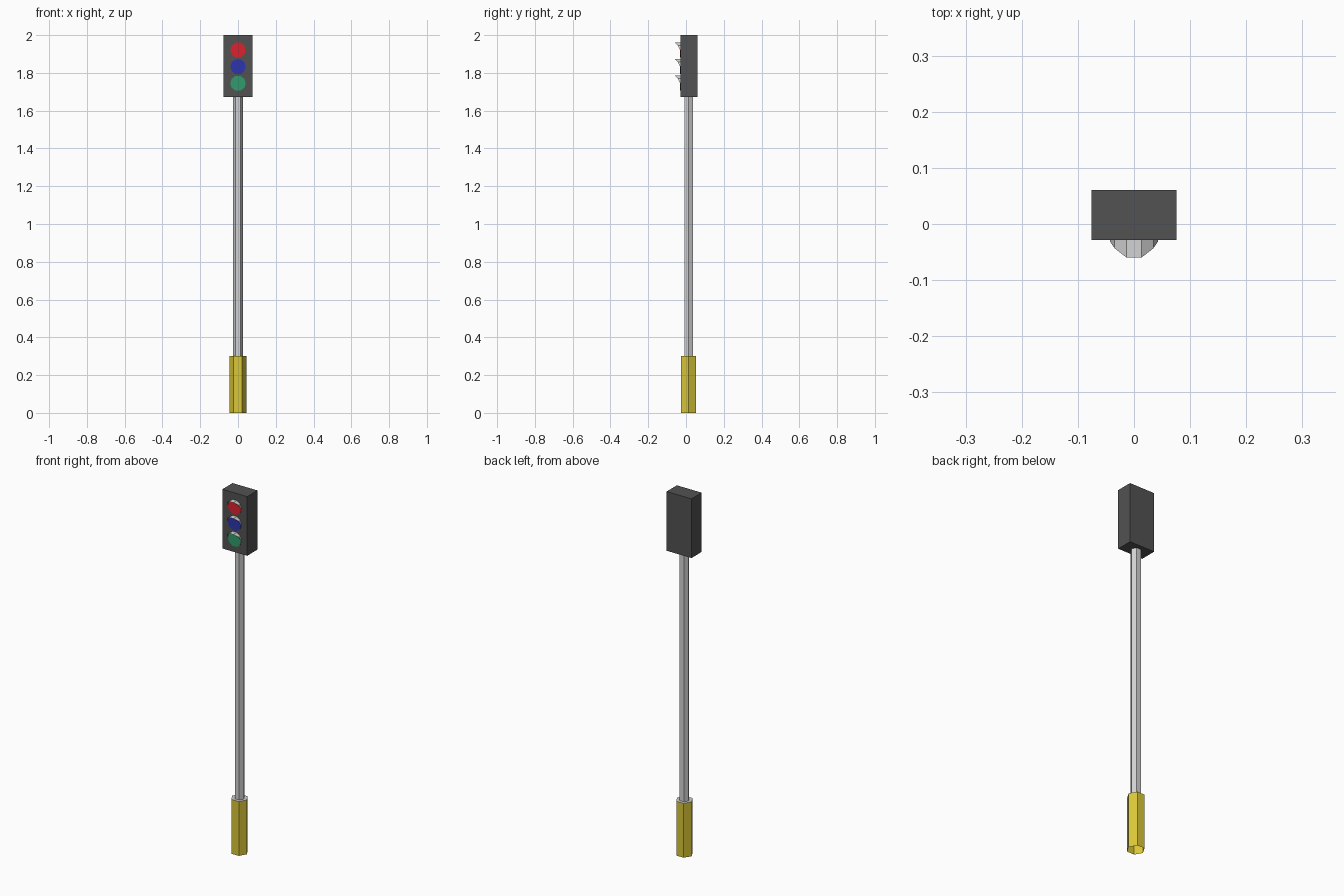
import bpy, bmesh, math
from mathutils import Matrix

if "Cube" in bpy.data.objects:
    bpy.data.objects.remove(bpy.data.objects["Cube"])


def material(name, r, g, b):
    m = bpy.data.materials.new(name)
    m.diffuse_color = (r, g, b, 1)
    m.use_nodes = True
    m.node_tree.nodes["Principled BSDF"].inputs["Base Color"].default_value = m.diffuse_color
    return m


DARK = material("dark grey", 0.085, 0.085, 0.085)
METAL = material("light grey", 0.65, 0.65, 0.65)
YELLOW = material("yellow", 0.70, 0.57, 0.04)
RED = material("red", 0.70, 0.016, 0.030)
BLUE = material("blue", 0.026, 0.036, 0.43)
GREEN = material("green", 0.030, 0.33, 0.15)


def add_object(name, bm, *mats):
    mesh = bpy.data.meshes.new(name)
    bm.normal_update()
    bm.to_mesh(mesh)
    bm.free()
    for m in mats:
        mesh.materials.append(m)
    obj = bpy.data.objects.new(name, mesh)
    bpy.context.collection.objects.link(obj)
    return obj


def prism(sides, radius, depth, first_angle):
    """Closed prism along z with its first corner at the given angle."""
    bm = bmesh.new()
    bmesh.ops.create_cone(bm, cap_ends=True, segments=sides, radius1=radius,
                          radius2=radius, depth=depth)
    bm.verts.ensure_lookup_table()
    corner = bm.verts[0].co
    turn = first_angle - math.atan2(corner.y, corner.x)
    bmesh.ops.transform(bm, verts=bm.verts[:],
                        matrix=Matrix.Rotation(turn, 4, 'Z'))
    return bm


def hex_post(name, radius, y, z0, z1, *mats):
    """Six-sided upright post, open below; the top takes the last material."""
    bm = prism(6, radius, z1 - z0, 0)
    bmesh.ops.translate(bm, verts=bm.verts[:], vec=(0, y, (z0 + z1) / 2))
    bm.normal_update()
    bmesh.ops.delete(bm, geom=[f for f in bm.faces if f.normal.z < -0.9],
                     context='FACES_ONLY')
    for f in bm.faces:
        if f.normal.z > 0.9:
            f.material_index = len(mats) - 1
    return add_object(name, bm, *mats)


# Post and its yellow foot
hex_post("base_sleeve", 0.045, 0.0135, 0.0, 0.30, YELLOW, METAL)
hex_post("pole", 0.026, 0.0135, 0.28, 1.69, METAL)

# Signal housing
FRONT = -0.0285
bm = bmesh.new()
bmesh.ops.create_cube(bm, size=1)
for v in bm.verts:
    v.co.x *= 0.152
    v.co.y = v.co.y * 0.0895 + FRONT + 0.04475
    v.co.z = v.co.z * 0.327 + 1.8365
add_object("signal_housing", bm, DARK)


def lens(name, z, mat):
    """Ten-sided lamp plate on the housing front."""
    bm = prism(10, 0.041, 0.003, math.radians(72))
    bmesh.ops.transform(bm, verts=bm.verts[:], matrix=Matrix.Translation(
        (0, FRONT - 0.0005, z)) @ Matrix.Rotation(math.pi / 2, 4, 'X'))
    return add_object(name, bm, mat)


def visor(name, z):
    """Thin hood over the upper half of a lamp, longest at the top."""
    bm = bmesh.new()
    rows = []
    for angle, depth in ((-90, .003), (-54, .015), (-18, .0315),
                         (18, .0315), (54, .015), (90, .003)):
        a = math.radians(angle)
        x, h = 0.0425 * math.sin(a), 0.0425 * math.cos(a)
        rows.append((bm.verts.new((x, FRONT, z + h)),
                     bm.verts.new((x, FRONT - depth, z + h))))
    for p, q in zip(rows, rows[1:]):
        bm.faces.new((p[0], p[1], q[1], q[0]))
    return add_object(name, bm, METAL)


# Three lamps with hoods
for label, z, mat in (("red", 1.921, RED), ("blue", 1.833, BLUE),
                      ("green", 1.745, GREEN)):
    lens(label + "_lens", z, mat)
    visor(label + "_visor", z)
